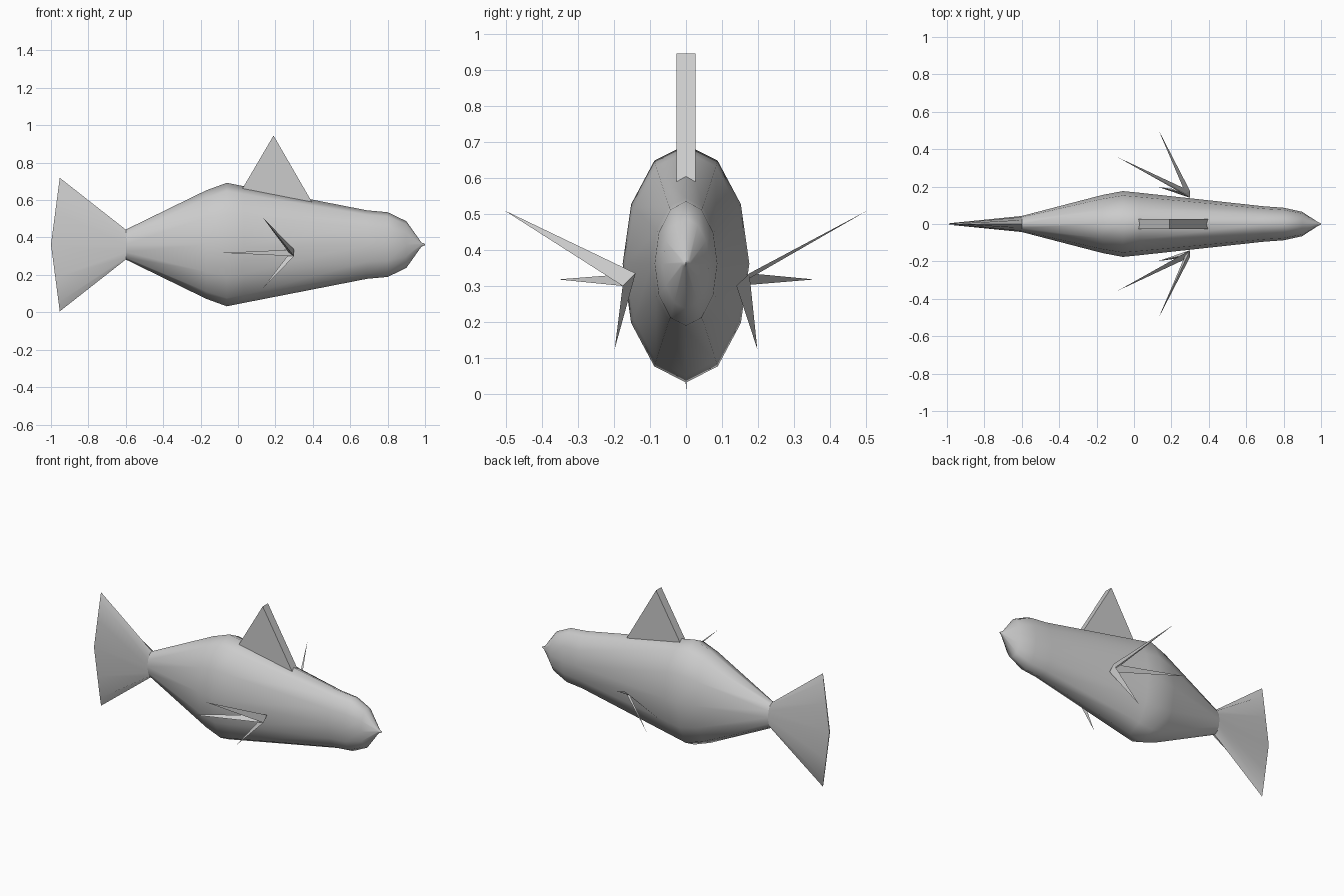
import bpy
from math import sin, cos, pi

if "Cube" in bpy.data.objects:
    bpy.data.objects.remove(bpy.data.objects["Cube"])

N = 12
CZ = 0.362


def make(name, verts, faces, smooth=None):
    me = bpy.data.meshes.new(name)
    me.from_pydata(verts, [], faces)
    me.validate()
    ob = bpy.data.objects.new(name, me)
    bpy.context.collection.objects.link(ob)
    bpy.ops.object.select_all(action='DESELECT')
    ob.select_set(True)
    bpy.context.view_layer.objects.active = ob
    # consistent outward normals
    bpy.ops.object.mode_set(mode='EDIT')
    bpy.ops.mesh.select_all(action='SELECT')
    bpy.ops.mesh.normals_make_consistent(inside=False)
    bpy.ops.object.mode_set(mode='OBJECT')
    if smooth:
        bpy.ops.object.shade_smooth_by_angle(angle=smooth)
    return ob


def ring(x, half_w, half_h, sweep=0.0):
    return [(x + sweep * abs(cos(2 * pi * i / N)),
             half_w * sin(2 * pi * i / N),
             CZ + half_h * cos(2 * pi * i / N)) for i in range(N)]


def loft(name, rings, smooth):
    verts = [v for r in rings for v in r]
    faces = [(k * N + i, k * N + (i + 1) % N, (k + 1) * N + (i + 1) % N, (k + 1) * N + i)
             for k in range(len(rings) - 1) for i in range(N)]
    faces += [tuple(range(N)), tuple(range(len(verts) - N, len(verts)))]
    return make(name, verts, faces, smooth)


# Body: x, half width, half height of each section
sections = [(-0.6, 0.043, 0.08), (-0.17, 0.155, 0.29), (-0.06, 0.176, 0.33),
            (0.03, 0.167, 0.312), (0.69, 0.095, 0.183), (0.80, 0.087, 0.173),
            (0.90, 0.065, 0.125), (0.98, 0.012, 0.012), (1.0, 0.002, 0.003)]
loft("body", [ring(*s) for s in sections], pi / 3)

# Tail fin: flares in height while thinning to an edge
loft("tail_fin", [ring(-0.6, 0.043, 0.08), ring(-1.0, 0.003, 0.357, 0.047)], pi / 6)

# Dorsal fin: triangular prism
tri = [(0.02, 0.655), (0.19, 0.945), (0.395, 0.59)]
make("dorsal_fin", [(x, y, z) for y in (-0.026, 0.026) for x, z in tri],
     [(0, 1, 2), (5, 4, 3), (0, 3, 4, 1), (1, 4, 5, 2), (2, 5, 3, 0)])

# Side fins: three thin spikes fanning from a small slanted root
tips = [(0.13, 0.505, 0.51), (-0.085, 0.356, 0.318), (0.13, 0.198, 0.125)]
for name, s in (("left_side_fin", 1), ("right_side_fin", -1)):
    y = s * 0.158
    root = [(0.30, y + 0.018, 0.335), (0.30, y - 0.018, 0.30), (0.275, s * 0.165, 0.315)]
    verts, faces = [], []
    for tx, ty, tz in tips:
        b = len(verts)
        verts += root + [(tx, s * ty, tz)]
        faces += [(b, b + 1, b + 2), (b, b + 1, b + 3),
                  (b + 1, b + 2, b + 3), (b + 2, b, b + 3)]
    make(name, verts, faces)
